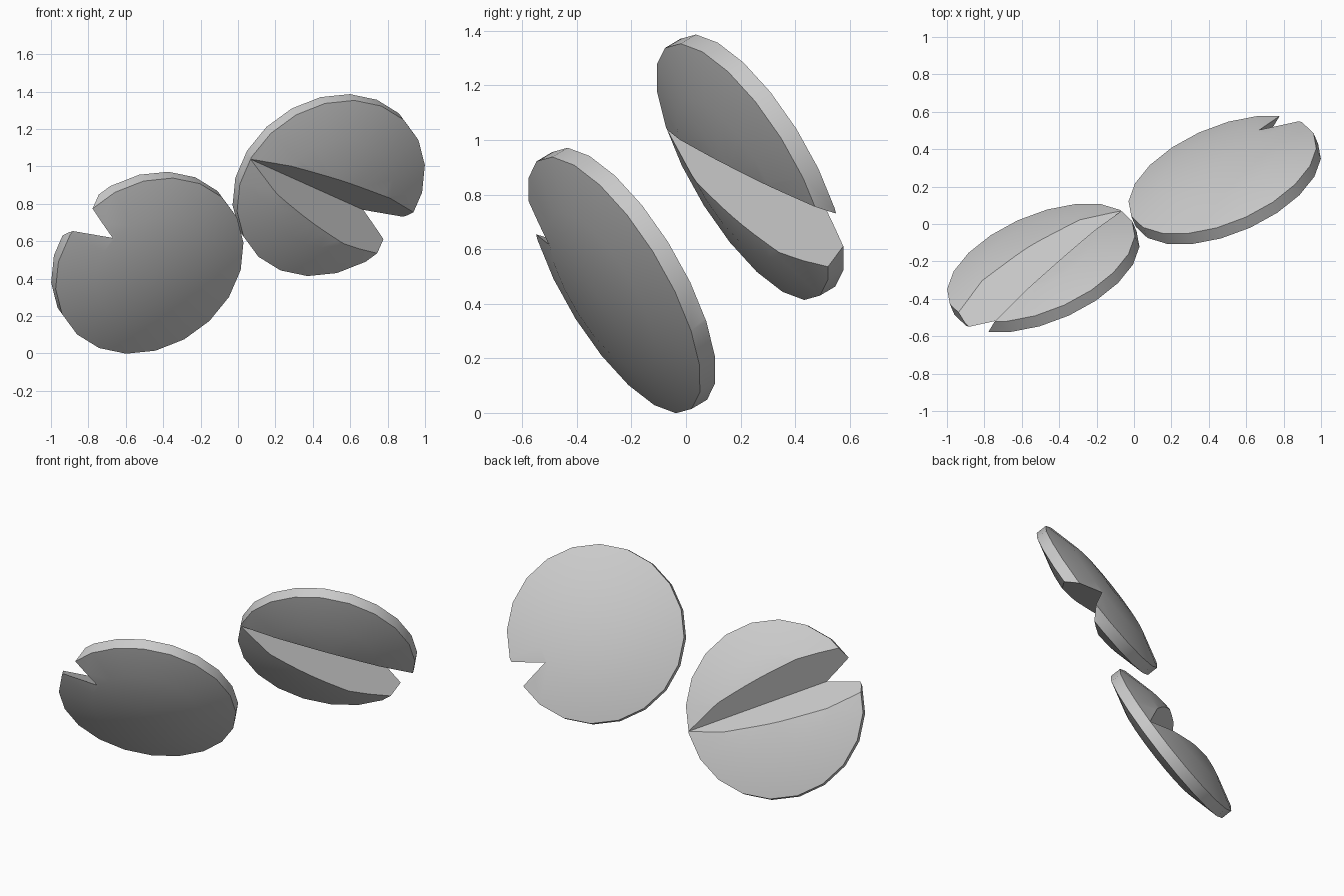
import bpy, bmesh, math
from mathutils import Matrix, Vector

if "Cube" in bpy.data.objects:
    bpy.data.objects.remove(bpy.data.objects["Cube"])

R, H, SIDES = 0.536, 0.113, 20          # rim radius, half thickness, rim sides
CENTRE = Vector((0.485, 0.235, 0.90))   # centre of the right-hand pod
MID_Z = 0.6925                          # the pods mirror through this point


def new_object(name, bm):
    bmesh.ops.recalc_face_normals(bm, faces=bm.faces)
    me = bpy.data.meshes.new(name)
    bm.to_mesh(me)
    bm.free()
    ob = bpy.data.objects.new(name, me)
    bpy.context.collection.objects.link(ob)
    return ob


def select(ob):
    bpy.ops.object.select_all(action='DESELECT')
    ob.select_set(True)
    bpy.context.view_layer.objects.active = ob


# flattened low-poly sphere with an upright band around the rim
bm = bmesh.new()
bmesh.ops.create_uvsphere(bm, u_segments=SIDES, v_segments=5, radius=1)
k = R / math.cos(math.radians(18))
bmesh.ops.transform(bm, matrix=Matrix.Rotation(math.radians(-5), 4, 'Z'), verts=bm.verts)
bmesh.ops.scale(bm, vec=(k, k, H), verts=bm.verts)
pod = new_object("right_pod", bm)

# right-angled wedge that cuts the groove and breaks through as a notch
bm = bmesh.new()
rings = []
for x in (-1.0, 1.0):
    z = -0.035 + 0.142 * (x + 0.533)
    rings.append([bm.verts.new((x, 0.06 + dy, z - abs(dy))) for dy in (-0.6, 0, 0.6)])
a, b = rings
bm.faces.new(a)
bm.faces.new(b[::-1])
for i in range(3):
    j = (i + 1) % 3
    bm.faces.new((a[i], b[i], b[j], a[j]))
cutter = new_object("groove_cutter", bm)
cutter.hide_render = True

select(pod)
mod = pod.modifiers.new("groove", 'BOOLEAN')
mod.operation = 'DIFFERENCE'
mod.solver = 'EXACT'
mod.object = cutter
bpy.ops.object.modifier_apply(modifier=mod.name)
bpy.data.objects.remove(cutter)

# tilt the pod into place
n = Vector((-0.345, 0.805, 0.48)).normalized()
e1 = Vector((0.744, 0.553, -0.378))
e1 = (e1 - n * e1.dot(n)).normalized()
e2 = n.cross(e1)
place = Matrix((e1, e2, n)).transposed().to_4x4()
place.translation = CENTRE
pod.data.transform(place)

# second pod, reflected through the middle point
twin = bpy.data.objects.new("left_pod", pod.data.copy())
bpy.context.collection.objects.link(twin)
flip = Matrix.Translation((0, 0, 2 * MID_Z)) @ Matrix.Diagonal((-1, -1, -1, 1))
twin.data.transform(flip)
twin.data.flip_normals()

for ob in (pod, twin):
    select(ob)
    bpy.ops.object.shade_smooth_by_angle(angle=math.radians(30))
